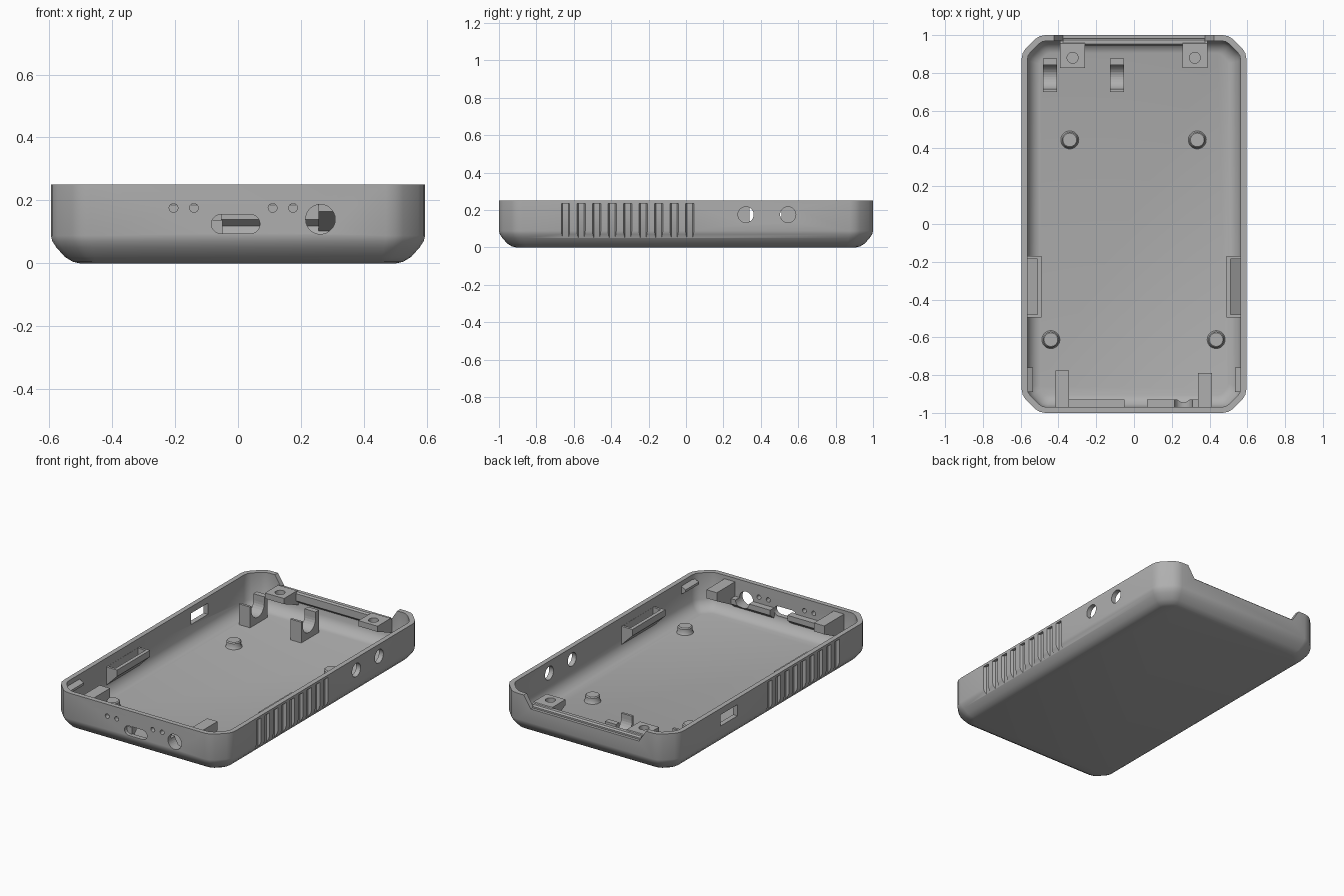
import bpy, bmesh
from math import sin, cos, pi

cube = bpy.data.objects.get("Cube")
if cube:
    bpy.data.objects.remove(cube, do_unlink=True)

grey = bpy.data.materials.new("plain_grey")
grey.use_nodes = True
grey.diffuse_color = (0.43, 0.43, 0.43, 1)
grey.node_tree.nodes["Principled BSDF"].inputs["Base Color"].default_value = grey.diffuse_color


def finish(name, bm, smooth=False):
    bmesh.ops.recalc_face_normals(bm, faces=bm.faces)
    mesh = bpy.data.meshes.new(name)
    bm.to_mesh(mesh)
    bm.free()
    mesh.materials.append(grey)
    ob = bpy.data.objects.new(name, mesh)
    bpy.context.collection.objects.link(ob)
    if smooth:
        shade(ob)
    return ob


def activate(ob):
    bpy.ops.object.select_all(action='DESELECT')
    ob.select_set(True)
    bpy.context.view_layer.objects.active = ob


def shade(ob, angle=0.6):
    activate(ob)
    bpy.ops.object.shade_smooth_by_angle(angle=angle)


def loft(name, rings, smooth=False):
    """Skin a stack of equal-length point rings and cap both ends."""
    bm = bmesh.new()
    rows = [[bm.verts.new(p) for p in ring] for ring in rings]
    n = len(rows[0])
    for a, b in zip(rows, rows[1:]):
        for i in range(n):
            j = (i + 1) % n
            bm.faces.new((a[i], a[j], b[j], b[i]))
    bm.faces.new(rows[0])
    bm.faces.new(rows[-1])
    return finish(name, bm, smooth)


def prism(name, axis, pts, a, b, smooth=False):
    """Extrude a 2D outline along an axis from a to b."""
    place = {'x': lambda p, t: (t, p[0], p[1]),
             'y': lambda p, t: (p[0], t, p[1]),
             'z': lambda p, t: (p[0], p[1], t)}[axis]
    return loft(name, [[place(p, t) for p in pts] for t in (a, b)], smooth)


def box(x0, x1, y0, y1):
    return [(x0, y0), (x1, y0), (x1, y1), (x0, y1)]


def circle(u, v, r, n=28):
    return [(u + r * cos(2 * pi * i / n), v + r * sin(2 * pi * i / n)) for i in range(n)]


def cut(target, cutter, keep=False):
    mod = target.modifiers.new("cut", 'BOOLEAN')
    mod.operation, mod.solver, mod.object = 'DIFFERENCE', 'EXACT', cutter
    activate(target)
    bpy.ops.object.modifier_apply(modifier=mod.name)
    if not keep:
        bpy.data.objects.remove(cutter, do_unlink=True)


# Tray shell: soft chamfered outline lofted up the outside, down the inside
CORNER = [(0, .125), (.006, .095), (.022, .07), (.07, .022), (.095, .006), (.125, 0)]


def outline(inset, z):
    k = 1 - 5.6 * inset
    hx, hy = .595 - inset, 1 - inset
    ring = []
    for sx, sy in ((1, 1), (-1, 1), (-1, -1), (1, -1)):
        pts = [(sx * (hx - k * u), sy * (hy - k * v), z) for u, v in CORNER]
        ring += pts if sx * sy > 0 else pts[::-1]
    return ring


shell = loft("tray_shell", [outline(d, z) for d, z in (
    (.092, 0), (.07, .005), (.045, .02), (.018, .05), (.005, .07), (0, .088), (0, .25),
    (.03, .25), (.03, .085), (.045, .055), (.07, .032), (.095, .025))])

# Back wall cutout
cut(shell, prism("cutter", 'y', [(-.375, .175), (.375, .175), (.43, .26), (-.43, .26)], .9, 1.1))
# Front ports
for x in (-.205, -.14, .11, .175):
    cut(shell, prism("cutter", 'y', circle(x, .176, .014, 16), -1.1, -.9))
slot = [(x + .03 * cos(t), .125 + .03 * sin(t)) for x, start in ((.04, -pi / 2), (-.055, pi / 2))
        for t in [start + pi * i / 10 for i in range(11)]]
cut(shell, prism("cutter", 'y', slot, -1.1, -.9))
jack = prism("jack_cutter", 'y', circle(.262, .14, .047), -1.1, -.9)
cut(shell, jack, keep=True)
# Side ports
for y in (.32, .545):
    cut(shell, prism("cutter", 'x', circle(y, .175, .042), .5, .7))
cut(shell, prism("cutter", 'x', box(.34, .51, .14, .21), -.7, -.5))
# Grip grooves on both sides
for s in (1, -1):
    for i in range(9):
        y = -.673 + i * .083
        pts = [(s * .61, y), (s * .578, y + .014), (s * .578, y + .044), (s * .61, y + .058)]
        cut(shell, prism("cutter", 'z', pts, .045, .235))
shade(shell)

# Front wall bars, the right one relieved around the jack port
for side, x0, x1 in (("right", -.35, -.05), ("left", .068, .345)):
    bar = prism("front_bar_" + side, 'x',
                [(-.978, .065), (-.93, .105), (-.93, .138), (-.978, .138)], x0, x1)
    if x0 > 0:
        cut(bar, jack, keep=True)
bpy.data.objects.remove(jack, do_unlink=True)

# Front corbels
for side, x0, y in (("right", -.415, -.775), ("left", .34, -.79)):
    prism("front_corbel_" + side, 'x',
          [(-.978, .075), (y, .175), (y, .228), (-.978, .228)], x0, x0 + .072)

# Rear screw bosses
for side, x in (("right", -.325), ("left", .322)):
    boss = prism("rear_boss_" + side, 'x',
                 [(.825, .165), (.825, .2), (.955, .2), (.978, .172), (.978, .1)], x - .066, x + .066)
    cut(boss, prism("cutter", 'z', circle(x, .88, .029), .155, .3))

# Rear rail along the lowered wall
prism("rear_rail", 'x', [(.98, .11), (.945, .14), (.945, .185), (.952, .195), (.975, .195), (.982, .185)],
      -.375, .375)

# Cable cradles with a half-round seat
seat = [(.778 + .063 * cos(t), .125 - .063 * sin(t)) for t in [pi * i / 14 for i in range(15)]]
for name, x in (("outer", -.445), ("inner", -.09)):
    prism("cradle_" + name, 'x',
          [(.7, .015), (.875, .015), (.875, .165), (.841, .165)] + seat + [(.715, .155), (.7, .155)],
          x - .038, x + .038)

# Floor pegs with a flared foot
for name, x, y in (("back_right", -.34), ("back_left", .335), ("front_right", -.44), ("front_left", .435)) \
        and [("back_right", -.34, .445), ("back_left", .335, .445),
             ("front_right", -.44, -.612), ("front_left", .435, -.612)]:
    loft("peg_" + name, [[(u, v, z) for u, v in circle(x, y, r)] for r, z in
                         ((.05, .018), (.046, .03), (.042, .036), (.042, .06), (.036, .066))], True)

for side, s in (("left", 1), ("right", -1)):
    # Side pockets: wedge brackets with an open slot
    pocket = prism("side_pocket_" + side, 'y',
                   [(s * .575, .07), (s * .49, .155), (s * .49, .195), (s * .575, .195)], -.495, -.17)
    cut(pocket, prism("cutter", 'y', [(s * .564, .13), (s * .512, .165), (s * .512, .3), (s * .564, .3)],
                      -.48, -.185))
    # Small snap ridges near the front
    prism("snap_ridge_" + side, 'y',
          [(s * .575, .165), (s * .535, .19), (s * .535, .205), (s * .575, .225)], -.89, -.76)
